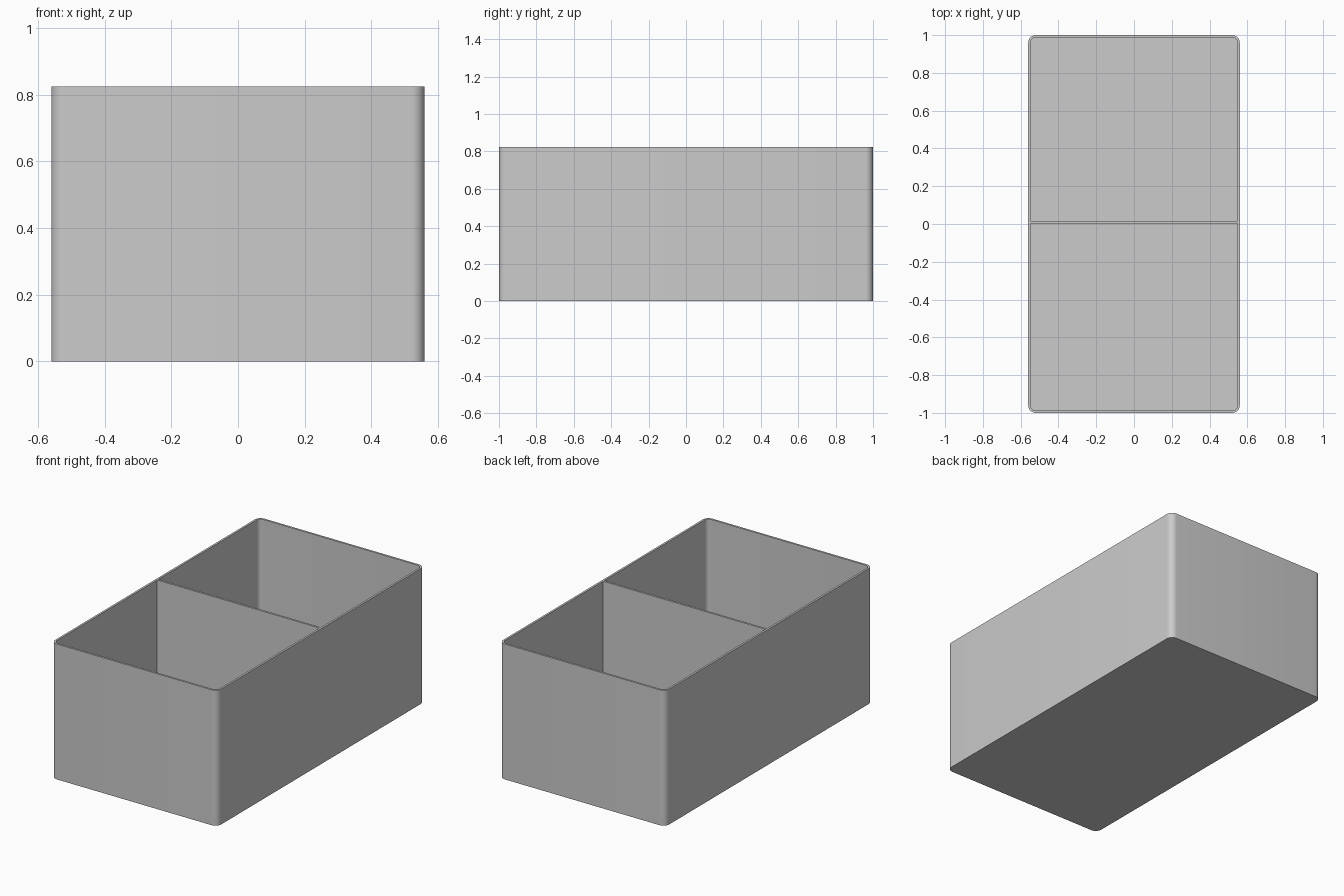
import bpy, bmesh, math
from mathutils import Matrix

WIDTH, LENGTH, HEIGHT = 1.12, 2.0, 0.825
WALL, RADIUS = 0.0125, 0.04

old = bpy.data.objects.get("Cube")
if old:
    bpy.data.objects.remove(old, do_unlink=True)

grey = bpy.data.materials.new("light grey")
grey.use_nodes = True
colour = (0.6, 0.6, 0.6, 1)
grey.diffuse_color = colour
grey.node_tree.nodes["Principled BSDF"].inputs["Base Color"].default_value = colour


def block(bm, size, centre):
    bmesh.ops.create_cube(bm, size=1, matrix=Matrix.Translation(centre) @ Matrix.Diagonal((*size, 1)))


def finish(bm, name):
    bm.normal_update()
    mesh = bpy.data.meshes.new(name)
    bm.to_mesh(mesh)
    bm.free()
    mesh.materials.append(grey)
    obj = bpy.data.objects.new(name, mesh)
    bpy.context.collection.objects.link(obj)
    bpy.ops.object.select_all(action="DESELECT")
    obj.select_set(True)
    bpy.context.view_layer.objects.active = obj
    bpy.ops.object.shade_smooth_by_angle(angle=math.radians(30))


# Open tray: block with rounded upright corners, hollowed from the top
bm = bmesh.new()
block(bm, (WIDTH, LENGTH, HEIGHT), (0, 0, HEIGHT / 2))
uprights = [e for e in bm.edges if abs(e.verts[0].co.z - e.verts[1].co.z) > 0.1]
bmesh.ops.bevel(bm, geom=uprights, offset=RADIUS, segments=8, profile=0.5, affect="EDGES")
bm.normal_update()
top = max(bm.faces, key=lambda f: f.calc_center_median().z)
bmesh.ops.inset_region(bm, faces=[top], thickness=WALL, use_even_offset=True)
floor = bmesh.ops.extrude_discrete_faces(bm, faces=[top])["faces"][0]
bmesh.ops.translate(bm, verts=floor.verts, vec=(0, 0, WALL - HEIGHT))
finish(bm, "tray")

# Thin wall across the middle
bm = bmesh.new()
block(bm, (WIDTH - 2 * WALL, WALL, HEIGHT - WALL), (0, 0.01, (HEIGHT + WALL) / 2))
finish(bm, "divider")
